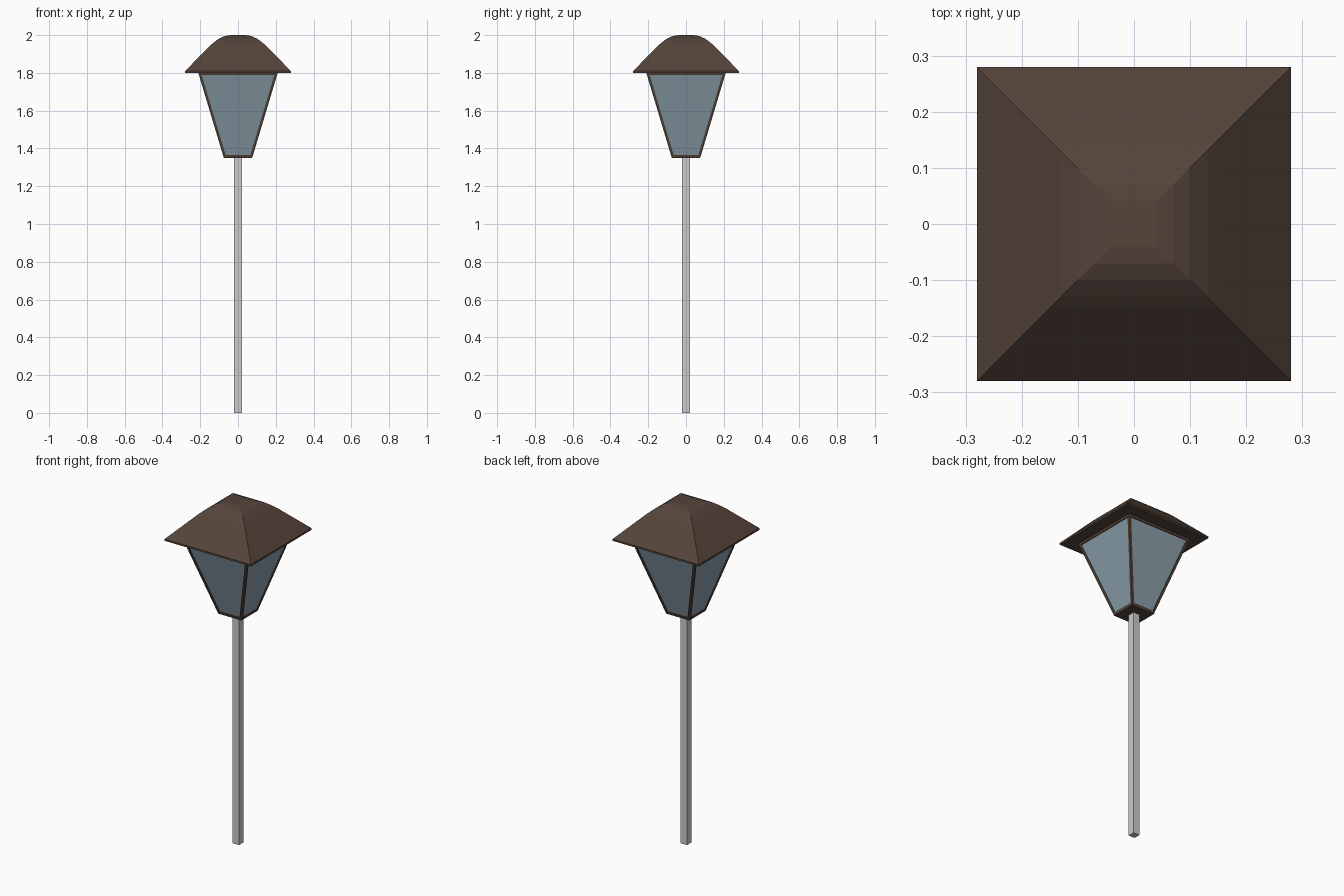
import bpy, bmesh

if "Cube" in bpy.data.objects:
    bpy.data.objects.remove(bpy.data.objects["Cube"])


def material(name, rgb):
    m = bpy.data.materials.new(name)
    m.diffuse_color = (*rgb, 1)
    m.use_nodes = True
    m.node_tree.nodes["Principled BSDF"].inputs["Base Color"].default_value = m.diffuse_color
    return m


brown = material("dark_brown", (0.09, 0.058, 0.042))
blue = material("glass_blue", (0.26, 0.35, 0.41))


def square_loft(name, sections, mat=None, caps=True):
    """Skin square rings given as (centre x, centre y, half width, z)."""
    bm = bmesh.new()
    rings = [[bm.verts.new((cx + sx * h, cy + sy * h, z))
              for sx, sy in ((-1, -1), (1, -1), (1, 1), (-1, 1))]
             for cx, cy, h, z in sections]
    pairs = list(zip(rings, rings[1:]))
    if not caps:
        pairs.append((rings[-1], rings[0]))
    for a, b in pairs:
        for i in range(4):
            j = (i + 1) % 4
            bm.faces.new((a[i], a[j], b[j], b[i]))
    if caps:
        bm.faces.new(rings[0][::-1])
        bm.faces.new(rings[-1])
    bmesh.ops.recalc_face_normals(bm, faces=bm.faces)
    mesh = bpy.data.meshes.new(name)
    bm.to_mesh(mesh)
    bm.free()
    ob = bpy.data.objects.new(name, mesh)
    if mat:
        mesh.materials.append(mat)
    bpy.context.collection.objects.link(ob)
    return ob


Z0, Z1 = 1.35, 1.80      # lantern bottom and top
W0, W1 = 0.075, 0.21     # half widths there
BAR = 0.007              # half thickness of the frame bars


def width_at(z):
    return W0 + (W1 - W0) * (z - Z0) / (Z1 - Z0)


# Square post
square_loft("post", [(0, 0, 0.02, 0), (0, 0, 0.02, Z0)])

# Base plate of the lantern
square_loft("base_plate", [(0, 0, W0, Z0), (0, 0, width_at(Z0 + 0.015), Z0 + 0.015)], brown)

# Tapered glass, set slightly inside the frame
square_loft("glass", [(0, 0, width_at(z) - 0.005, z) for z in (Z0 + 0.01, Z1)], blue)

# Sloping corner bars
for sx in (-1, 1):
    for sy in (-1, 1):
        name = "corner_bar_%s_%s" % ("left" if sx < 0 else "right",
                                     "front" if sy < 0 else "back")
        square_loft(name, [(sx * (w - BAR), sy * (w - BAR), BAR, z)
                           for w, z in ((W0, Z0), (W1, Z1))], brown)

# Frame ring under the roof
zr = Z1 - 0.012
square_loft("top_frame", [(0, 0, width_at(zr), zr), (0, 0, W1, Z1),
                          (0, 0, W1 - 0.014, Z1), (0, 0, width_at(zr) - 0.014, zr)],
            brown, caps=False)

# Roof with thin eave and rounded crown
profile = [(0.28, 1.80), (0.28, 1.81), (0.15, 1.942), (0.13, 1.96),
           (0.10, 1.982), (0.07, 1.995), (0.04, 2.0)]
square_loft("roof", [(0, 0, h, z) for h, z in profile], brown)
